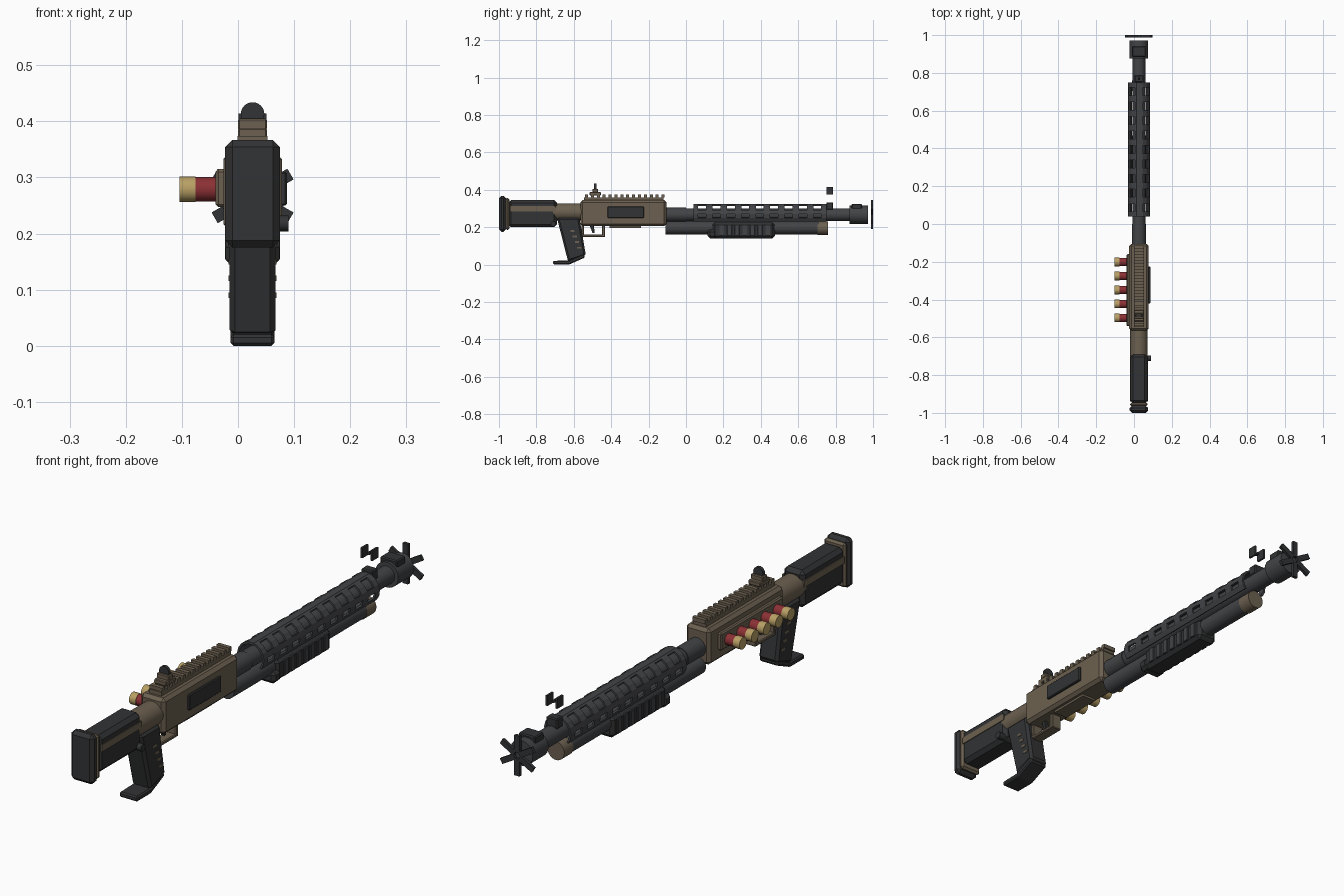
import bpy, bmesh, math
from mathutils import Matrix, Vector

if "Cube" in bpy.data.objects:
    bpy.data.objects.remove(bpy.data.objects["Cube"])

CX, BZ = 0.026, 0.267   # gun centre plane, bore height


def mat(name, r, g, b):
    m = bpy.data.materials.new(name)
    m.diffuse_color = (r, g, b, 1)
    m.use_nodes = True
    m.node_tree.nodes["Principled BSDF"].inputs["Base Color"].default_value = m.diffuse_color
    return m


TAN = mat("tan", 0.15, 0.118, 0.08)
DARK = mat("polymer", 0.032, 0.033, 0.035)
STEEL = mat("steel", 0.055, 0.057, 0.062)
RED = mat("shell_red", 0.26, 0.03, 0.035)
BRASS = mat("brass", 0.48, 0.35, 0.13)


def finish(bm, name, material, smooth=False):
    bmesh.ops.recalc_face_normals(bm, faces=bm.faces)
    me = bpy.data.meshes.new(name)
    bm.to_mesh(me)
    bm.free()
    me.materials.append(material)
    if smooth:
        me.shade_smooth()
        me.set_sharp_from_angle(angle=math.radians(35))
    ob = bpy.data.objects.new(name, me)
    bpy.context.collection.objects.link(ob)
    return ob


def box(name, x, y, z, material, bevel=0.0, rot=None):
    """Box from (min, max) ranges, optionally chamfered and rotated about its centre."""
    bm = bmesh.new()
    bmesh.ops.create_cube(bm, size=1)
    bmesh.ops.scale(bm, vec=(x[1] - x[0], y[1] - y[0], z[1] - z[0]), verts=bm.verts)
    if bevel:
        bmesh.ops.bevel(bm, geom=bm.edges[:], offset=bevel, segments=1, affect='EDGES')
    if rot:
        bmesh.ops.transform(bm, matrix=rot, verts=bm.verts)
    bmesh.ops.translate(bm, vec=(sum(x) / 2, sum(y) / 2, sum(z) / 2), verts=bm.verts)
    return finish(bm, name, material)


def cbox(name, half, y, z, material, bevel=0.0):
    return box(name, (CX - half, CX + half), y, z, material, bevel)


def cyl(name, p0, p1, r, material, sides=24):
    p0, p1 = Vector(p0), Vector(p1)
    d = p1 - p0
    bm = bmesh.new()
    bmesh.ops.create_cone(bm, cap_ends=True, segments=sides, radius1=r, radius2=r, depth=d.length)
    m = Matrix.Translation((p0 + p1) / 2) @ d.to_track_quat('Z', 'Y').to_matrix().to_4x4()
    bmesh.ops.transform(bm, matrix=m, verts=bm.verts)
    return finish(bm, name, material, True)


def tube(name, y0, y1, z, r, material):
    return cyl(name, (CX, y0, z), (CX, y1, z), r, material)


def side_profile(name, pts, half, material, bevel):
    """Extrude a (y, z) outline across x."""
    bm = bmesh.new()
    f = bm.faces.new([bm.verts.new((CX - half, y, z)) for y, z in pts])
    ext = bmesh.ops.extrude_face_region(bm, geom=[f])["geom"]
    bmesh.ops.translate(bm, vec=(2 * half, 0, 0), verts=[v for v in ext if isinstance(v, bmesh.types.BMVert)])
    bmesh.ops.recalc_face_normals(bm, faces=bm.faces)
    bmesh.ops.bevel(bm, geom=bm.edges[:], offset=bevel, segments=1, affect='EDGES')
    return finish(bm, name, material)


# Stock
cbox("butt_pad", 0.049, (-1.0, -0.962), (0.175, 0.367), DARK, 0.013)
cbox("butt_plate", 0.046, (-0.965, -0.945), (0.185, 0.357), TAN, 0.008)
cbox("stock_body", 0.045, (-0.95, -0.69), (0.2, 0.345), DARK, 0.015)
for s in (-1, 1):
    x = CX + s * 0.045
    box("stock_stripe", (x - 0.003, x + 0.003), (-0.94, -0.695), (0.285, 0.312), TAN)
tube("stock_neck", -0.71, -0.55, 0.281, 0.046, TAN)
cyl("safety_button", (0.05, -0.71, 0.218), (0.09, -0.71, 0.218), 0.014, DARK, 12)

# Grip
side_profile("grip", [(-0.69, 0.25), (-0.57, 0.25), (-0.535, 0.048), (-0.63, 0.015)], 0.041, DARK, 0.01)
side_profile("grip_foot", [(-0.71, 0.0), (-0.625, 0.0), (-0.54, 0.038), (-0.545, 0.06),
                           (-0.625, 0.022), (-0.71, 0.02)], 0.039, DARK, 0.005)
for s in (-1, 1):
    for i in range(4):
        x, y, z = CX + s * 0.041, -0.618 + 0.012 * i, 0.175 - 0.03 * i
        box("grip_stud", (x - 0.002, x + 0.002), (y, y + 0.022), (z, z + 0.01), TAN)

# Receiver
cbox("receiver", 0.052, (-0.565, -0.105), (0.205, 0.345), TAN, 0.012)
cbox("loading_port", 0.03, (-0.41, -0.24), (0.196, 0.21), TAN)
box("ejection_port", (0.07, 0.087), (-0.42, -0.225), (0.25, 0.31), DARK, 0.003)
cbox("rail_base", 0.027, (-0.545, -0.12), (0.34, 0.36), TAN)
for i in range(14):
    y = -0.54 + i * 0.0315
    cbox("rail_tooth", 0.027, (y, y + 0.016), (0.358, 0.374), TAN)

# Trigger and guard
cbox("guard_bottom", 0.022, (-0.56, -0.432), (0.147, 0.16), TAN, 0.003)
cbox("guard_front", 0.022, (-0.45, -0.432), (0.15, 0.21), TAN, 0.003)
cbox("guard_rear", 0.022, (-0.56, -0.545), (0.15, 0.21), TAN, 0.003)
side_profile("trigger", [(-0.515, 0.21), (-0.493, 0.21), (-0.488, 0.168), (-0.5, 0.168)], 0.008, DARK, 0.002)

# Rear sight
cbox("rear_sight_foot", 0.026, (-0.515, -0.455), (0.37, 0.388), TAN, 0.003)
cbox("rear_sight_base", 0.026, (-0.5, -0.47), (0.385, 0.405), TAN, 0.003)
cyl("rear_sight_disc", (CX, -0.491, 0.413), (CX, -0.479, 0.413), 0.021, DARK, 24)

# Shell carrier and spare shells
box("shell_carrier", (-0.04, -0.02), (-0.54, -0.16), (0.247, 0.315), TAN, 0.005)
for i in range(5):
    y, z = -0.201 - i * 0.074, 0.279
    cyl("shell_body", (-0.078, y, z), (-0.03, y, z), 0.0215, RED, 16)
    cyl("shell_head", (-0.104, y, z), (-0.076, y, z), 0.023, BRASS, 16)

# Barrel and magazine
tube("barrel", -0.12, 0.9, BZ, 0.034, STEEL)
tube("barrel_shank", -0.12, 0.0, BZ, 0.037, STEEL)
tube("magazine_tube", -0.11, 0.71, 0.197, 0.035, STEEL)
tube("magazine_cap", 0.703, 0.76, 0.195, 0.036, TAN)

# Vented heat shield: arched sheet with rows of slots
bm = bmesh.new()
cols, gaps = 12, 9
ys = [0.04]
for i in range(gaps):
    ys += [0.065 + i * 0.077, 0.107 + i * 0.077]
ys += [0.75]
grid = []
for y in ys:
    row = []
    for c in range(cols + 1):
        a = math.radians(-40 + 260 * c / cols)
        row.append(bm.verts.new((CX + 0.054 * math.cos(a), y, BZ + 0.054 * math.sin(a))))
    grid.append(row)
for j in range(len(ys) - 1):
    for c in range(cols):
        if j % 2 == 1 and c in (1, 3, 4, 7, 8, 10):
            continue
        bm.faces.new((grid[j][c], grid[j][c + 1], grid[j + 1][c + 1], grid[j + 1][c]))
shield = finish(bm, "heat_shield", STEEL)
mod = shield.modifiers.new("thickness", 'SOLIDIFY')
mod.thickness = 0.008
mod.offset = 0
cbox("shield_top_rib", 0.016, (0.04, 0.75), (0.312, 0.324), STEEL, 0.003)

# Pump
cbox("pump", 0.044, (0.14, 0.475), (0.14, 0.225), DARK, 0.014)
cbox("pump_lip", 0.048, (0.115, 0.165), (0.14, 0.188), DARK, 0.013)
for s in (-1, 1):
    for i in range(7):
        x, y = CX + s * 0.044, 0.178 + i * 0.041
        box("pump_rib", (x - 0.005, x + 0.005), (y, y + 0.026), (0.153, 0.213), STEEL, 0.002)

# Front sight
cbox("front_sight_base", 0.024, (0.75, 0.787), (0.292, 0.333), DARK, 0.004)
for s in (-1, 1):
    x = CX + s * 0.021
    box("front_sight_wing", (x - 0.004, x + 0.004), (0.75, 0.787), (0.374, 0.414), DARK)
cyl("front_sight_bead", (CX, 0.763, 0.392), (CX, 0.775, 0.392), 0.006, DARK, 10)

# Muzzle device with six breaching spokes
tube("muzzle_brake", 0.875, 0.972, BZ, 0.049, STEEL)
cbox("muzzle_port", 0.036, (0.885, 0.94), (0.285, 0.325), DARK, 0.004)
for i in range(6):
    a = i * math.pi / 3
    c, z = CX + 0.045 * math.sin(a), BZ + 0.045 * math.cos(a)
    box("muzzle_spoke", (c - 0.011, c + 0.011), (0.988, 1.0), (z - 0.033, z + 0.033), DARK,
        rot=Matrix.Rotation(a, 4, 'Y'))
